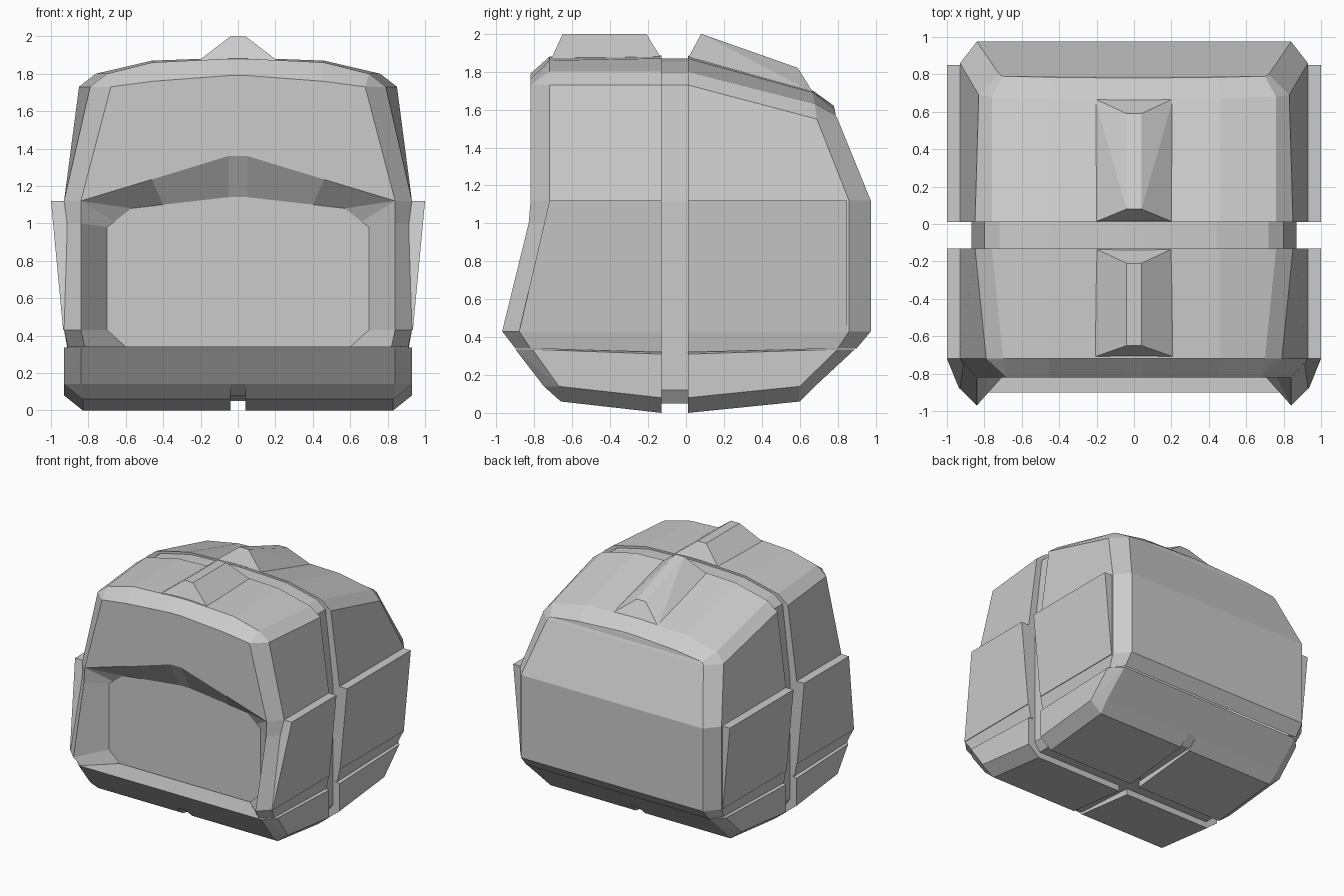
import bpy, bmesh

if "Cube" in bpy.data.objects:
    bpy.data.objects.remove(bpy.data.objects["Cube"])


def finish(name, bm, mirror):
    bmesh.ops.remove_doubles(bm, verts=bm.verts, dist=0.0005)
    bmesh.ops.recalc_face_normals(bm, faces=bm.faces)
    me = bpy.data.meshes.new(name)
    bm.to_mesh(me)
    bm.free()
    ob = bpy.data.objects.new(name, me)
    bpy.context.collection.objects.link(ob)
    if mirror:
        m = ob.modifiers.new("mirror", 'MIRROR')
        m.use_clip = True
    return ob


def hull(name, pts, both=False, mirror=False):
    """Convex flat-faced block; both = also use the x-mirrored points."""
    if both:
        pts = pts + [(-x, y, z) for x, y, z in pts]
    bm = bmesh.new()
    for p in pts:
        bm.verts.new(p)
    r = bmesh.ops.convex_hull(bm, input=bm.verts)
    junk = [v for v in bm.verts if not v.link_faces]
    bmesh.ops.delete(bm, geom=junk, context='VERTS')
    bmesh.ops.dissolve_limit(bm, angle_limit=0.02, verts=bm.verts, edges=bm.edges)
    return finish(name, bm, mirror)


def shell(name, loops):
    """Skin arch-shaped half loops (bottom to crown), then mirror across x."""
    bm = bmesh.new()
    rows = []
    for lp in loops:
        lp = lp + [(0, lp[-1][1], lp[-1][2])]
        rows.append([bm.verts.new(p) for p in lp])
    for a, b in zip(rows, rows[1:]):
        for i in range(len(a) - 1):
            pts = [a[i], a[i + 1], b[i + 1], b[i]]
            uniq = []
            for v in pts:
                if all((v.co - u.co).length > 0.0005 for u in uniq):
                    uniq.append(v)
            if len(uniq) > 2:
                bm.faces.new(uniq)
    return finish(name, bm, True)


def flat(y, xz):
    return [(x, y, z) for x, z in xz]


def inset(y, xz):
    return [(x * 0.9, y, z - 0.06 if z > 1.2 else z) for x, z in xz]


def centre(loop):
    return [(0, y, z) for x, y, z in loop]


# Common arch outline where the two shells meet the middle groove
arch = [(.91, .32), (.93, .43), (.93, 1.0), (.93, 1.12), (.85, 1.73), (.76, 1.80), (.46, 1.87), (.05, 1.885)]

# Front shell: face plate, sloped opening, forehead, bevel, side and roof
face_edge = flat(-.70, [(.60, .34), (.70, .43), (.70, .98), (.66, 1.01),
                        (.57, 1.08), (.57, 1.08), (.40, 1.10), (.05, 1.14)])
pillar = [(.82, -.90, .34), (.84, -.97, .43), (.84, -.83, 1.0), (.84, -.82, 1.12)]
brow = pillar + flat(-.82, [(.84, 1.12), (.84, 1.12), (.46, 1.235), (.05, 1.36)])
forehead = pillar + flat(-.82, [(.68, 1.73), (.68, 1.73), (.45, 1.76), (.05, 1.79)])
bevel = [(.91, -.82, .34), (.93, -.88, .43), (.93, -.73, 1.0), (.93, -.72, 1.12)] + \
    flat(-.72, [(.79, 1.73), (.70, 1.80), (.46, 1.86), (.05, 1.88)])
shell("front_shell", [centre(face_edge), face_edge, brow, forehead, bevel,
                      flat(-.13, arch), inset(-.13, arch)])

# Rear shell
back_bevel = [(.91, .80, .34), (.93, .86, .43), (.93, .86, 1.0), (.93, .86, 1.12),
              (.83, .69, 1.55), (.76, .68, 1.63), (.46, .67, 1.69), (.05, .67, 1.70)]
back_face = [(.84, .90, .34), (.84, .975, .43), (.84, .975, 1.0), (.84, .975, 1.12),
             (.72, .80, 1.55), (.70, .79, 1.57), (.45, .785, 1.60), (.05, .78, 1.62)]
shell("rear_shell", [inset(.01, arch), flat(.01, arch), back_bevel, back_face, centre(back_face)])

# Recessed middle band
section = [(.82, .05), (.87, .12), (.87, 1.12), (.80, 1.73), (.72, 1.79), (.44, 1.855), (.05, 1.87)]
hull("middle_band", flat(-.17, section) + flat(.05, section), both=True)

# Raised side panels
hull("front_side_panel", [(x, y, z) for y0, y1, xo, z in
     ((-.72, -.13, 1.0, 1.12), (-.725, -.13, .99, 1.0), (-.88, -.13, .935, .43))
     for x in (xo, .88) for y in (y0, y1)], mirror=True)
hull("rear_side_panel", [(x, y, z) for xo, z in ((1.0, 1.12), (.935, .43))
     for x in (xo, .88) for y in (.01, .85)], mirror=True)

# Roof crests
hull("front_crest", [(.21, -.71, 1.87), (.21, -.13, 1.87), (.04, -.65, 2.0), (.04, -.21, 2.0),
                     (.04, -.71, 1.87), (.04, -.13, 1.87)], both=True)
hull("rear_crest", [(.21, .01, 1.87), (.21, .67, 1.69), (.04, .08, 2.0), (.04, .59, 1.82),
                    (.04, .01, 1.87), (.04, .67, 1.69)], both=True)

# Lower tray: front and rear halves with grooved floor plates
for part, s, near, top, mid, low in (("front", -1, -.13, .90, .75, .66),
                                     ("rear", 1, .01, .89, .68, .60)):
    hull(part + "_tray", [(.84, s * top, .335), (.93, s * (top - .09), .335), (.93, near, .31),
                          (.84, s * mid, .14), (.93, s * (mid - .08), .14), (.93, near, .08),
                          (.84, near, .33), (.83, s * low, .08), (.83, near, .05)], both=True)
    hull(part + "_floor_plate", [(.93, near, .08), (.93, s * (mid - .08), .14), (.84, s * mid, .14),
                                 (.83, near, 0), (.83, s * low, .06), (.04, near, 0),
                                 (.04, s * low, .06), (.04, near, .1), (.04, s * mid, .14)], mirror=True)
